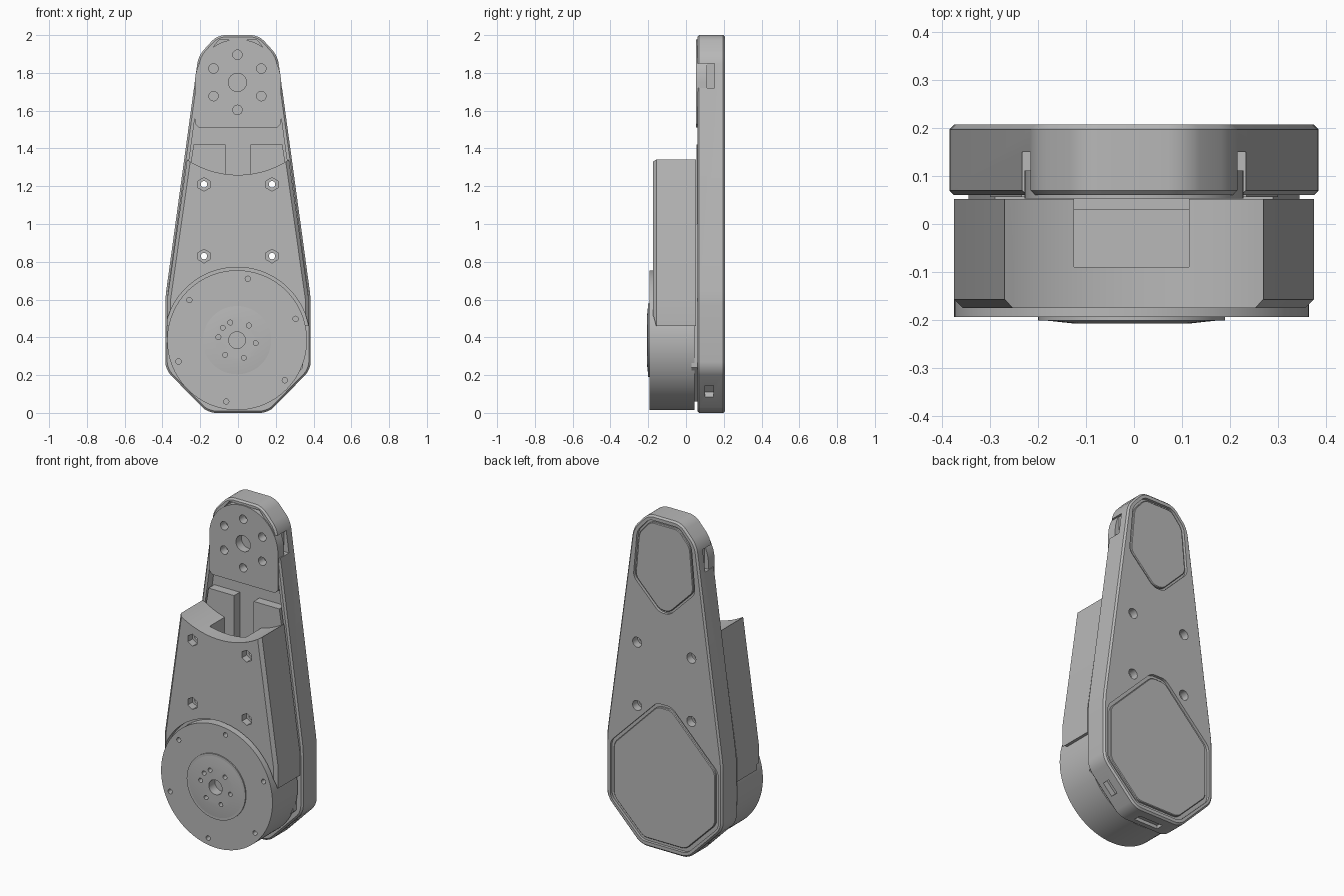
import bpy, bmesh
from math import radians, sin, cos, pi, sqrt
from mathutils import Matrix

if "Cube" in bpy.data.objects:
    bpy.data.objects.remove(bpy.data.objects["Cube"], do_unlink=True)

grey = bpy.data.materials.new("machined grey")
grey.use_nodes = True
colour = (0.48, 0.48, 0.48, 1)
grey.diffuse_color = colour
for node in grey.node_tree.nodes:
    if node.type == 'BSDF_PRINCIPLED':
        node.inputs["Base Color"].default_value = colour


def finish(name, bm):
    bmesh.ops.recalc_face_normals(bm, faces=bm.faces[:])
    mesh = bpy.data.meshes.new(name)
    bm.to_mesh(mesh)
    bm.free()
    mesh.materials.append(grey)
    obj = bpy.data.objects.new(name, mesh)
    bpy.context.collection.objects.link(obj)
    return obj


def along_y(edge):
    return abs(edge.verts[0].co.y - edge.verts[1].co.y) > 1e-4


def prism(name, points, y0, y1, corner=0, edge=0, keep=lambda e: True):
    """Extrude an (x, z) outline along y, rounding corners and chamfering rims."""
    bm = bmesh.new()
    face = bm.faces.new([bm.verts.new((x, y0, z)) for x, z in points])
    out = bmesh.ops.extrude_face_region(bm, geom=[face])
    for v in out["geom"]:
        if isinstance(v, bmesh.types.BMVert):
            v.co.y = y1
    bmesh.ops.recalc_face_normals(bm, faces=bm.faces[:])
    if corner:
        bmesh.ops.bevel(bm, geom=[e for e in bm.edges if along_y(e)], offset=corner,
                        segments=4, profile=0.5, affect='EDGES', clamp_overlap=True)
    if edge:
        rim = [e for e in bm.edges if not along_y(e) and keep(e)]
        bmesh.ops.bevel(bm, geom=rim, offset=edge, segments=1, affect='EDGES',
                        clamp_overlap=True)
    return finish(name, bm)


def cyl(name, x, z, r, y0, y1, r_front=None, sides=32):
    """Cylinder or cone along y, with y0 at the front."""
    bm = bmesh.new()
    bmesh.ops.create_cone(bm, cap_ends=True, segments=sides, radius1=r,
                          radius2=r if r_front is None else r_front, depth=y1 - y0)
    bm.transform(Matrix.Translation((x, (y0 + y1) / 2, z)) @ Matrix.Rotation(pi / 2, 4, 'X'))
    return finish(name, bm)


def box(x0, x1, y0, y1, z0, z1):
    return prism("cutter", [(x0, z0), (x1, z0), (x1, z1), (x0, z1)], y0, y1)


def mirrored(half):
    """Close a right-hand outline, listed bottom to top, with its mirror image."""
    return half + [(-x, z) for x, z in reversed(half)]


def cut(targets, cutters):
    for c in cutters:
        c.hide_render = True
        for t in targets:
            mod = t.modifiers.new("cut", 'BOOLEAN')
            mod.operation, mod.solver, mod.object = 'DIFFERENCE', 'EXACT', c
            bpy.context.view_layer.objects.active = t
            bpy.ops.object.modifier_apply(modifier=mod.name)
    for c in cutters:
        bpy.data.objects.remove(c, do_unlink=True)


# Rear shell: tapered arm with rounded corners and chamfered rims
shell = prism("rear_shell", mirrored([(0.16, 0), (0.385, 0.23), (0.385, 0.61),
                                      (0.21, 1.89), (0.11, 2)]),
              0.06, 0.207, corner=0.04, edge=0.01)
pocket = prism("cutter", mirrored([(0.305, 1.0), (0.186, 1.87), (0.1, 1.975)]), 0.0, 0.11)
cut([shell], [pocket])

# Side, lower corner and bottom slots in the shell
slots = [box(-0.08, 0.08, 0.1, 0.145, -0.02, 0.02)]
for s in (1, -1):
    slots.append(box(min(s * 0.2, s * 0.3), max(s * 0.2, s * 0.3), 0.0, 0.15, 1.72, 1.85))
    slots.append(prism("cutter", [(s * (0.272 + a * 0.03 + b * 0.025), 0.115 + a * 0.03 - b * 0.025)
                                  for a, b in ((-1, -1), (1, -1), (1, 1), (-1, 1))], 0.1, 0.145))
cut([shell], slots)

# Rear cover panels, each seated in a narrow groove
panels = {
    "upper_cover": [(0.035, 1.43), (0.205, 1.6), (0.18, 1.88), (0.1, 1.97)],
    "lower_cover": [(0.15, 0.03), (0.358, 0.235), (0.358, 0.57), (0.05, 0.88)],
}
for name, half in panels.items():
    cut([shell], [prism("cutter", mirrored(half), 0.19, 0.25, corner=0.025)])
    mid = (half[0][1] + half[-1][1]) / 2
    inner = [(x * 0.94, mid + (z - mid) * 0.95) for x, z in half]
    prism(name, mirrored(inner), 0.185, 0.205, corner=0.025, edge=0.004)

# Front housing with a concave top edge
arc = [(0.49 * sin(a), 1.75 - 0.49 * cos(a))
       for a in (radians(33.4) * (1 - i / 12) for i in range(25))]
housing = prism("front_housing", [(-0.375, 0.46), (0.375, 0.46), (0.375, 0.6)] + arc
                + [(-0.375, 0.6)], -0.175, 0.052, edge=0.018,
                keep=lambda e: all(v.co.y < 0 for v in e.verts) and e.calc_length() > 0.1)
cut([housing], [box(-0.125, 0.115, -0.09, 0.2, 0.78, 1.5),
                cyl("cutter", -0.005, 0.385, 0.386, -0.3, -0.14, sides=96)])

# Spacer between the housing and the shell
prism("spacer", mirrored([(0.16, 0.06), (0.345, 0.24), (0.345, 0.6), (0.29, 1.0)]), 0.03, 0.09)

# Inner ribs in the open part of the shell
ribs = [prism(n, [(s * 0.065, 1.0), (s * 0.3, 1.0), (s * 0.235, 1.42), (s * 0.065, 1.42)],
              0.056, 0.12) for n, s in (("left_rib", 1), ("right_rib", -1))]

# Bolt holes through housing and shell: hexagonal in front, round behind
bolts, hexes, bores = [], [], []
for x in (-0.18, 0.18):
    for z in (0.83, 1.21):
        bolts.append(cyl("cutter", x, z, 0.017, -0.3, 0.3, sides=20))
        hexes.append(cyl("cutter", x, z, 0.036, -0.3, -0.13, sides=6))
        bores.append(cyl("cutter", x, z, 0.03, 0.16, 0.3, sides=24))
cut([housing], hexes)
cut([shell], bores)
cut([housing, shell, bpy.data.objects["spacer"]] + ribs, bolts)

# Arched output pad at the top, with a hole circle
arch = [(0.228 * cos(pi * i / 32), 1.75 + 0.228 * sin(pi * i / 32)) for i in range(33)]
base = [(-0.228, 1.53), (-0.208, 1.51), (0.208, 1.51), (0.228, 1.53)]
pad = prism("output_pad", arch + base, 0.053, 0.112)
holes = [cyl("cutter", -0.003, 1.75, 0.048, 0.0, 0.105)]
for i in range(6):
    a = radians(90 + 60 * i)
    holes.append(cyl("cutter", -0.003 + 0.146 * cos(a), 1.75 + 0.146 * sin(a),
                     0.025, 0.0, 0.105, sides=24))
cut([pad], holes)

# Motor drum with raised flange and hub
mx, mz = -0.005, 0.385
motor = cyl("motor_drum", mx, mz, 0.37, -0.194, 0.045, sides=96)
flange = cyl("motor_flange", mx, mz, 0.195, -0.201, -0.18, sides=64)
hub = cyl("motor_hub", mx, mz, 0.19, -0.207, -0.2, r_front=0.125, sides=64)

# Screw holes in hub and drum rim
holes = [cyl("cutter", mx, mz, 0.044, -0.3, -0.15)]
for deg in (111, 51, -9, -69, -129, 171, 139):
    a = radians(deg)
    holes.append(cyl("cutter", mx + 0.1 * cos(a), mz + 0.1 * sin(a), 0.013, -0.3, -0.16, sides=16))
cut([motor, flange, hub], holes)
rim = []
for i in range(6):
    a = radians(20 + 60 * i)
    rim.append(cyl("cutter", mx + 0.33 * cos(a), mz + 0.33 * sin(a), 0.014, -0.3, -0.16, sides=16))
cut([motor], rim)

# Smooth curved walls while keeping machined edges crisp
for obj in bpy.context.scene.objects:
    if obj.type == 'MESH' and obj.data.materials and obj.data.materials[0] == grey:
        obj.data.shade_smooth()
        obj.data.set_sharp_from_angle(angle=radians(25))
